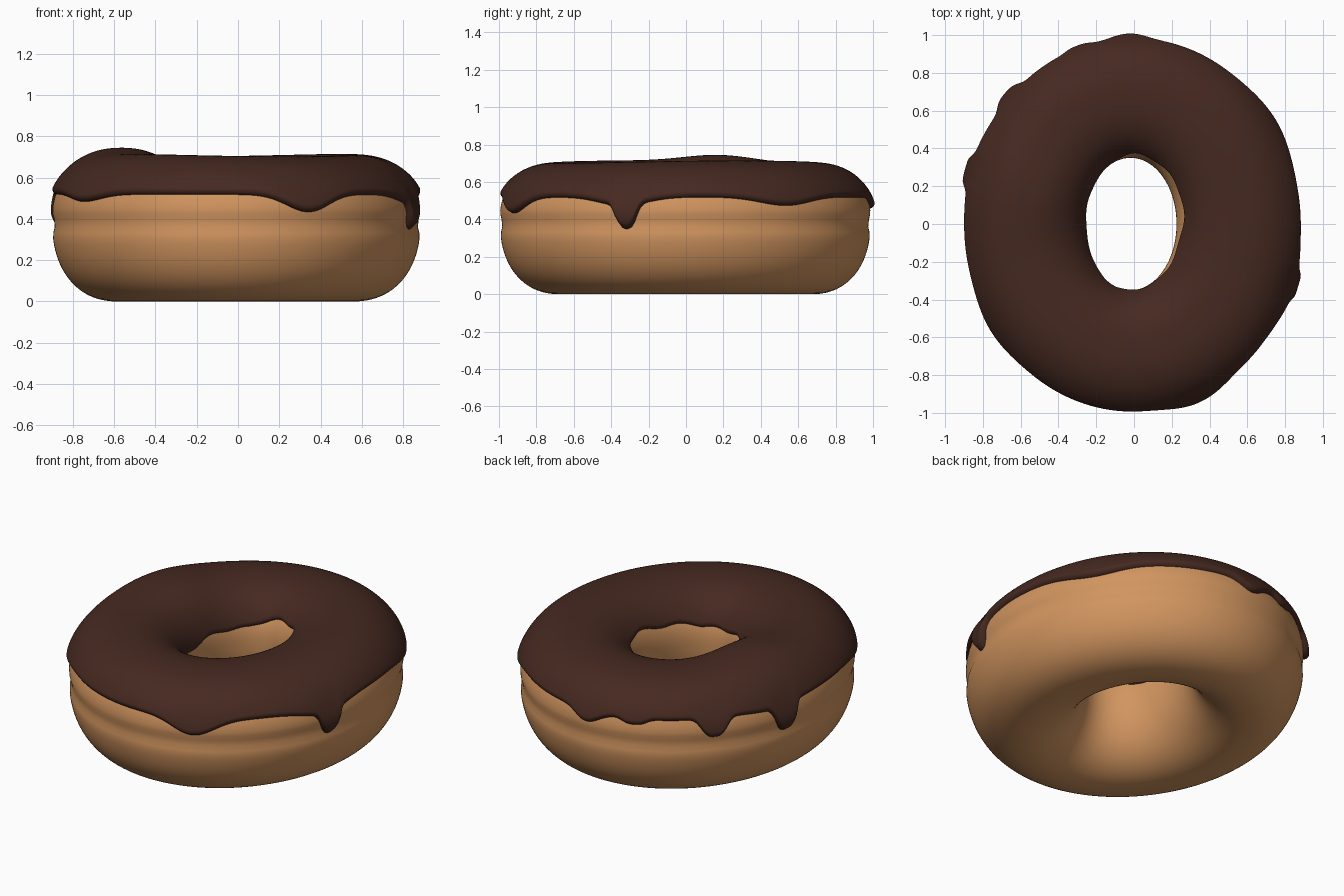
import bpy, bmesh, math
from math import sin, cos, radians, exp

if "Cube" in bpy.data.objects:
    bpy.data.objects.remove(bpy.data.objects["Cube"])

N = 360  # segments round the ring


def spow(v, p):
    return math.copysign(abs(v) ** p, v)


def gap(a, b):
    return abs((a - b + 180) % 360 - 180)


# dough cross-section: phi 0 = outside, 90 = top, 180 = hole; returns (u, z)
def section(phi, th):
    s, c = sin(phi), cos(phi)
    z = 0.40 + spow(s, 0.87) * (0.29 if s > 0 else 0.40)
    u = spow(c, 0.87 if s > 0 else (1.0 if c < 0 else 0.9))
    if c > 0:  # crease round the outside
        u -= 0.045 * exp(-((z - 0.375) / 0.04) ** 2)
    if s > 0:  # uneven top
        z += s * s * (0.035 * exp(-(gap(th, 165) / 22) ** 2) + 0.006 * sin(radians(2 * th + 40)))
    return u, z


def point(phi, th, off=0.0):
    def rz(p):
        u, z = section(p, th)
        return u * 0.325, z
    u, z = section(phi, th)
    a, b = rz(phi - 0.03), rz(phi + 0.03)
    dr, dz = b[0] - a[0], b[1] - a[1]
    ln = math.hypot(dr, dz) or 1
    nr, nz = dz / ln, -dr / ln
    k = (u + 1) / 2
    t = radians(th)
    rx = 0.243 + (0.894 - 0.243) * k + nr * off
    ry = 0.35 + (0.992 - 0.35) * k + nr * off
    return (-0.018 + 0.010 * k + rx * cos(t), -0.004 * k + ry * sin(t), max(0, z + nz * off))


# icing edge heights: (angle, drop, width)
DRIPS = [(-18.5, 0.125, 3.0), (-20, 0.045, 8), (-67, 0.085, 7), (214, 0.035, 8),
         (137, 0.10, 4), (163.5, 0.14, 3.4), (160, 0.02, 9), (91, 0.06, 4.5),
         (109, 0.03, 4), (33, 0.045, 9)]


def drop(th):
    # narrow drips get blunter, finger-like tips
    return sum(d * exp(-0.5 * (gap(th, a) / w) ** (3 if w < 4.2 else 2)) for a, d, w in DRIPS)


def edge_phi(z):
    v = z - 0.40
    v = v / 0.29 if v > 0 else v / 0.40
    return math.asin(spow(v, 1 / 0.87))


def inner_edge(th):
    lift = 0.07 * max(0, cos(radians(th - 30)))
    low = 0.03 * exp(-(gap(th, 190) / 50) ** 2)
    return 0.50 + lift - low + 0.006 * sin(radians(5 * th)) + 0.006 * sin(radians(9 * th + 50))


def ring_mesh(name, rows, colour):
    # rows(th) gives a closed loop of points at each angle
    bm = bmesh.new()
    loops = [[bm.verts.new(p) for p in rows(360 * i / N)] for i in range(N)]
    m = len(loops[0])
    for i in range(N):
        a, b = loops[i], loops[(i + 1) % N]
        for j in range(m):
            bm.faces.new((a[j], b[j], b[(j + 1) % m], a[(j + 1) % m]))
    bmesh.ops.recalc_face_normals(bm, faces=bm.faces)
    for f in bm.faces:
        f.smooth = True
    me = bpy.data.meshes.new(name)
    bm.to_mesh(me)
    bm.free()
    ob = bpy.data.objects.new(name, me)
    bpy.context.collection.objects.link(ob)
    mat = bpy.data.materials.new(name + "_colour")
    mat.diffuse_color = colour
    mat.use_nodes = True
    mat.node_tree.nodes["Principled BSDF"].inputs["Base Color"].default_value = mat.diffuse_color
    me.materials.append(mat)
    return ob


# dough ring
def dough_rows(th):
    return [point(2 * math.pi * j / 96, th) for j in range(96)]


# icing shell: rounded lip at both edges, underside tucked into the dough
def icing_rows(th):
    d = drop(th)
    p0 = edge_phi(0.518 - d)
    p1 = math.pi - edge_phi(inner_edge(th))
    pts = []
    M = 90
    for j in range(M + 1):
        f = (1 - cos(math.pi * j / M)) / 2
        phi = p0 + (p1 - p0) * f
        e = min(phi - p0, p1 - phi)
        lip = math.sqrt(max(0, 1 - (1 - min(1, e / 0.09)) ** 2))
        t = 0.019
        if phi < 1.2:
            t += (0.006 + 0.08 * d) * exp(-((phi - p0) / 0.35) ** 2)
        pts.append(point(phi, th, -0.005 + (t + 0.005) * lip))
    for j in range(1, 24):
        pts.append(point(p1 + (p0 - p1) * j / 24, th, -0.008))
    return pts


ring_mesh("dough", dough_rows, (0.64, 0.30, 0.115, 1))
ring_mesh("icing", icing_rows, (0.060, 0.022, 0.0145, 1))
